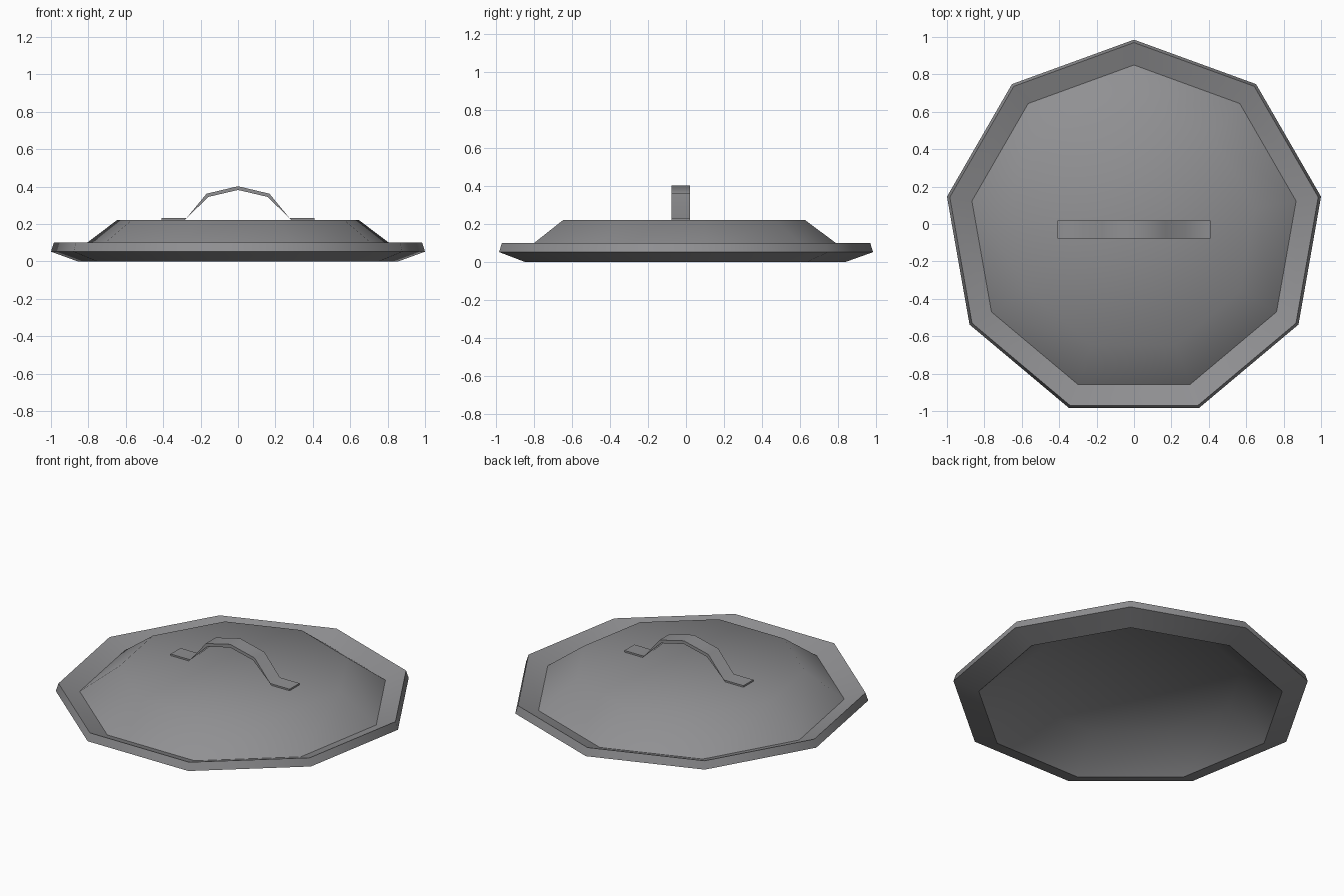
import bpy
import math

cube = bpy.data.objects.get("Cube")
if cube:
    bpy.data.objects.remove(cube, do_unlink=True)

metal = bpy.data.materials.new("grey_metal")
metal.use_nodes = True
colour = (0.28, 0.28, 0.29, 1)
metal.diffuse_color = colour
metal.node_tree.nodes["Principled BSDF"].inputs["Base Color"].default_value = colour

SIDES = 9
CENTRE_Y = -0.03


def add_object(name, verts, faces, smooth_angle):
    mesh = bpy.data.meshes.new(name)
    mesh.from_pydata(verts, [], faces)
    mesh.materials.append(metal)
    obj = bpy.data.objects.new(name, mesh)
    bpy.context.collection.objects.link(obj)
    bpy.ops.object.select_all(action='DESELECT')
    obj.select_set(True)
    bpy.context.view_layer.objects.active = obj
    bpy.ops.object.shade_smooth_by_angle(angle=math.radians(smooth_angle))
    return obj


def lathe(name, profile, smooth_angle):
    """Spin (radius, z) rings, with a pole at each end of the profile."""
    rings = profile[1:-1]
    verts = []
    for r, z in rings:
        for i in range(SIDES):
            a = math.tau * i / SIDES
            verts.append((r * math.sin(a), CENTRE_Y + r * math.cos(a), z))
    top = len(verts)
    verts += [(0, CENTRE_Y, profile[0][1]), (0, CENTRE_Y, profile[-1][1])]
    faces = []
    last = (len(rings) - 1) * SIDES
    for i in range(SIDES):
        j = (i + 1) % SIDES
        faces.append((top, j, i))
        faces.append((top + 1, last + i, last + j))
        for k in range(0, last, SIDES):
            faces.append((k + i, k + j, k + SIDES + j, k + SIDES + i))
    return add_object(name, verts, faces, smooth_angle)


# Lid: domed top, raised rim and hollow underside
lathe("lid", [(0, 0.222), (0.655, 0.222), (0.88, 0.055), (1.0, 0.1),
              (1.0154, 0.052), (0.87, 0), (0.64, 0.172), (0, 0.172)], 55)

# Handle: bent strap with flat feet, mirrored across x
half_outer = [(0.41, 0.232), (0.275, 0.232), (0.168, 0.362)]
half_inner = [(0.41, 0.222), (0.285, 0.222), (0.158, 0.345)]


def mirrored(half, peak):
    return [(-x, z) for x, z in half] + [(0, peak)] + half[::-1]


outer = mirrored(half_outer, 0.402)
inner = mirrored(half_inner, 0.382)
# The inside bend of each foot follows the strap thickness
n = len(outer)
verts = [(x, y, z) for y in (CENTRE_Y - 0.047, CENTRE_Y + 0.05)
         for line in (outer, inner) for x, z in line]
faces = []
for i in range(n - 1):
    of, inf, ob, inb = i, n + i, 2 * n + i, 3 * n + i
    faces += [(of, of + 1, ob + 1, ob), (inf, inb, inb + 1, inf + 1),
              (of, inf, inf + 1, of + 1), (ob, ob + 1, inb + 1, inb)]
for i, flip in ((0, False), (n - 1, True)):
    end = (i, 2 * n + i, 3 * n + i, n + i)
    faces.append(end[::-1] if flip else end)
add_object("handle", verts, faces, 55)
